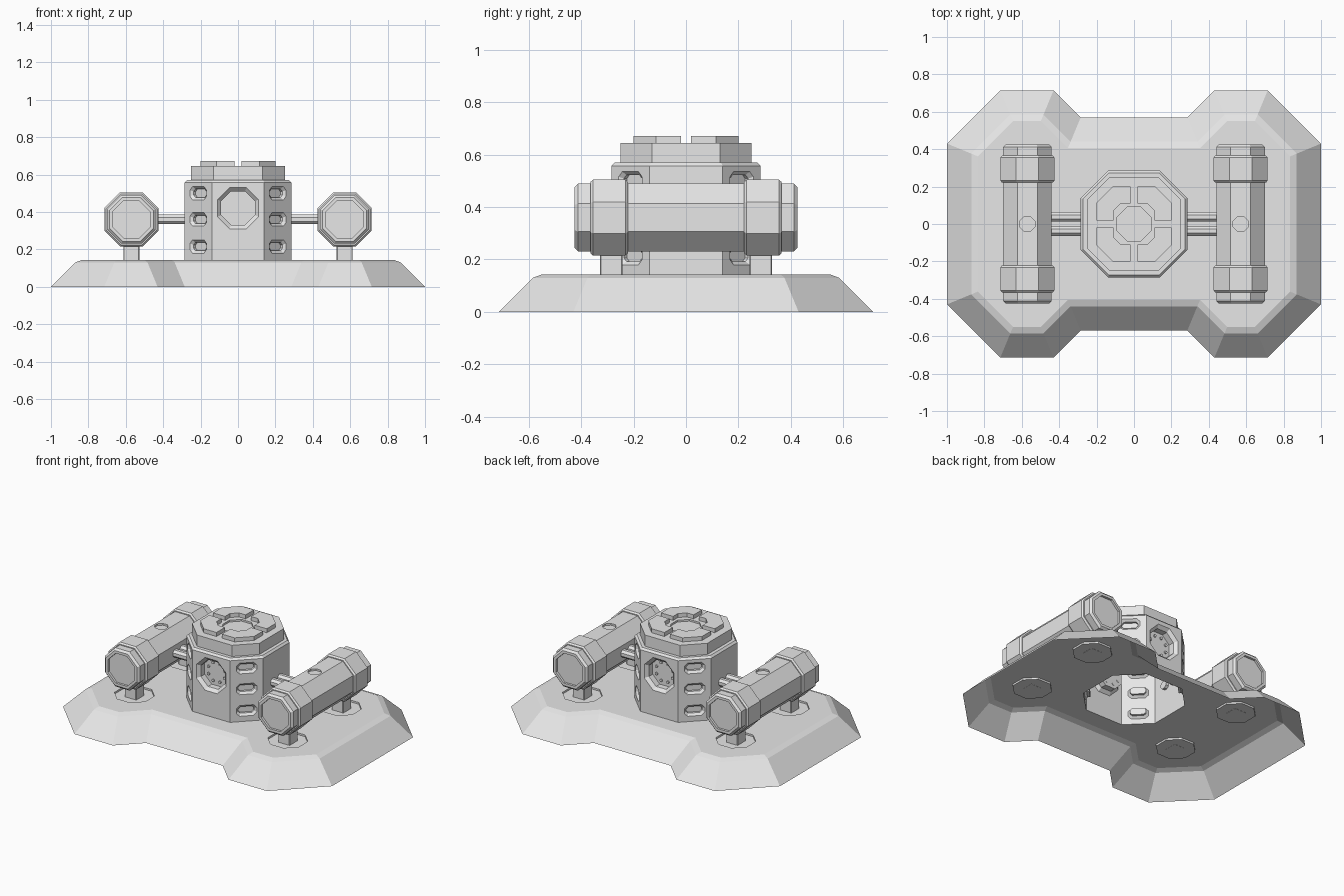
import bpy, bmesh
from math import radians
from mathutils import Matrix, Vector

if "Cube" in bpy.data.objects:
    bpy.data.objects.remove(bpy.data.objects["Cube"])

GREY = (0.8, 0.8, 0.8, 1)
mat = bpy.data.materials.new("light grey")
mat.use_nodes = True
mat.diffuse_color = GREY
mat.node_tree.nodes["Principled BSDF"].inputs["Base Color"].default_value = GREY


def octagon(hx, hy=None, corner=None):
    """Outline of a rectangle with cut corners (regular octagon by default)."""
    hy = hx if hy is None else hy
    c = hx * 0.586 if corner is None else corner
    return [(hx, hy - c), (hx - c, hy), (c - hx, hy), (-hx, hy - c),
            (-hx, c - hy), (c - hx, -hy), (hx - c, -hy), (hx, c - hy)]


def loft(bm, rings, matrix=Matrix()):
    """Closed solid through (outline, height) rings."""
    rows = [[bm.verts.new(matrix @ Vector((x, y, z))) for x, y in outline]
            for outline, z in rings]
    n = len(rows[0])
    faces = [bm.faces.new(rows[0][::-1]), bm.faces.new(rows[-1])]
    for a, b in zip(rows, rows[1:]):
        for i in range(n):
            j = (i + 1) % n
            faces.append(bm.faces.new((a[i], a[j], b[j], b[i])))
    bmesh.ops.recalc_face_normals(bm, faces=faces)


def make(name, bm):
    mesh = bpy.data.meshes.new(name)
    bm.to_mesh(mesh)
    bm.free()
    mesh.materials.append(mat)
    ob = bpy.data.objects.new(name, mesh)
    bpy.context.collection.objects.link(ob)
    return ob


def solid(name, rings, matrix=Matrix()):
    bm = bmesh.new()
    loft(bm, rings, matrix)
    return make(name, bm)


def combine(ob, tool, operation):
    """Apply a boolean and discard the tool."""
    mod = ob.modifiers.new("combine", 'BOOLEAN')
    mod.object, mod.operation, mod.solver = tool, operation, 'EXACT'
    graph = bpy.context.evaluated_depsgraph_get()
    mesh = bpy.data.meshes.new_from_object(ob.evaluated_get(graph))
    ob.modifiers.clear()
    ob.data = mesh
    bpy.data.objects.remove(tool)


def base_outline(d):
    """Platform outline moved inwards by d."""
    k = 0.414 * d
    q = [(1 - d, 0.43 - k), (0.715 - k, 0.715 - d),
         (0.43 + k, 0.715 - d), (0.285 + k, 0.57 - d)]
    half = q + [(-x, y) for x, y in reversed(q)]
    return half + [(-x, -y) for x, y in half]


def wall(angle, distance, height):
    """Frame on a tower wall, with local z pointing outwards."""
    return (Matrix.Rotation(radians(angle), 4, 'Z')
            @ Matrix.Translation((0, -distance, height))
            @ Matrix.Rotation(radians(90), 4, 'X'))


# Platform and tower joined into one shell
platform = solid("platform_and_tower", [(base_outline(0), 0), (base_outline(0.13), 0.13),
                                        (base_outline(0.165), 0.143)])
tower = solid("tower", [(octagon(h, corner=c), z) for h, c, z in (
    (0.285, 0.145, 0.05), (0.285, 0.145, 0.557), (0.273, 0.139, 0.57),
    (0.25, 0.12, 0.57), (0.25, 0.12, 0.645))])
combine(platform, tower, 'UNION')

# Recesses: windows, slots, post pads and roof well
bm = bmesh.new()
for angle in (0, 180):
    loft(bm, [(octagon(h), z) for h, z in
              ((0.12, 0.01), (0.09, -0.02), (0.09, -0.06))], wall(angle, 0.285, 0.42))
for angle in (45, 135, 225, 315):
    for height in (0.215, 0.36, 0.5):
        loft(bm, [(octagon(0.063 + e, 0.036 + e, 0.02 + e / 2), z) for e, z in
                  ((0.01, 0.01), (-0.014, -0.014), (-0.014, -0.03))],
             wall(angle, 0.3005, height))
PADS = [(x, y) for x in (-0.57, 0.57) for y in (-0.285, 0.285)]
for x, y in PADS:
    loft(bm, [(octagon(0.115), 0.131), (octagon(0.115), 0.2)], Matrix.Translation((x, y, 0)))
loft(bm, [(octagon(0.09), 0.633), (octagon(0.09), 0.7)])
combine(platform, make("recess_cutter", bm), 'DIFFERENCE')

# Open the underside
bm = bmesh.new()
bm.from_mesh(platform.data)
under = [f for f in bm.faces if all(v.co.z < 0.001 for v in f.verts)]
bmesh.ops.delete(bm, geom=under, context='FACES')
bm.to_mesh(platform.data)
bm.free()

# Small studs inside the windows
bm = bmesh.new()
for angle in (0, 180):
    for x, y in octagon(0.06):
        loft(bm, [(octagon(0.009), -0.062), (octagon(0.009), -0.052)],
             wall(angle, 0.285, 0.42) @ Matrix.Translation((x, y, 0)))
make("window_studs", bm)

# Four corner brackets on the roof
corner = [(0.02, 0.2), (0.115, 0.2), (0.2, 0.115), (0.2, 0.02),
          (0.11, 0.02), (0.11, 0.07), (0.07, 0.11), (0.02, 0.11)]
bm = bmesh.new()
for sx in (-1, 1):
    for sy in (-1, 1):
        outline = [(sx * x, sy * y) for x, y in corner]
        loft(bm, [(outline, 0.64), (outline, 0.672)])
make("roof_brackets", bm)

# Posts under the tubes
for i, (x, y) in enumerate(PADS):
    outline = octagon(0.043, corner=0.004)
    solid(f"post_{i + 1}", [(outline, 0.13), (outline, 0.25)], Matrix.Translation((x, y, 0)))

# Side tubes with collars and recessed ends, each with a pair of struts
profile = [(0.41, 0.1), (0.425, 0.1), (0.425, 0.117), (0.412, 0.13), (0.365, 0.13),
           (0.365, 0.136), (0.355, 0.145), (0.232, 0.145), (0.222, 0.136), (0.222, 0.13)]
profile += [(-z, h) for z, h in reversed(profile)]
for side, x in (("left", 0.57), ("right", -0.57)):
    tube = solid(f"{side}_tube", [(octagon(h), z) for z, h in profile], wall(0, 0, 0.36)
                 @ Matrix.Translation((x, 0, 0)))
    cutter = solid("tube_cutter", [(octagon(0.04), 0.478), (octagon(0.04), 0.52)],
                   Matrix.Translation((x, 0, 0)))
    combine(tube, cutter, 'DIFFERENCE')
    bm = bmesh.new()
    for y in (-0.038, 0.038):
        loft(bm, [(octagon(0.025), -0.1), (octagon(0.025), 0.1)],
             Matrix.Translation((x * 0.64, y, 0.36)) @ Matrix.Rotation(radians(90), 4, 'Y'))
    make(f"{side}_struts", bm)
